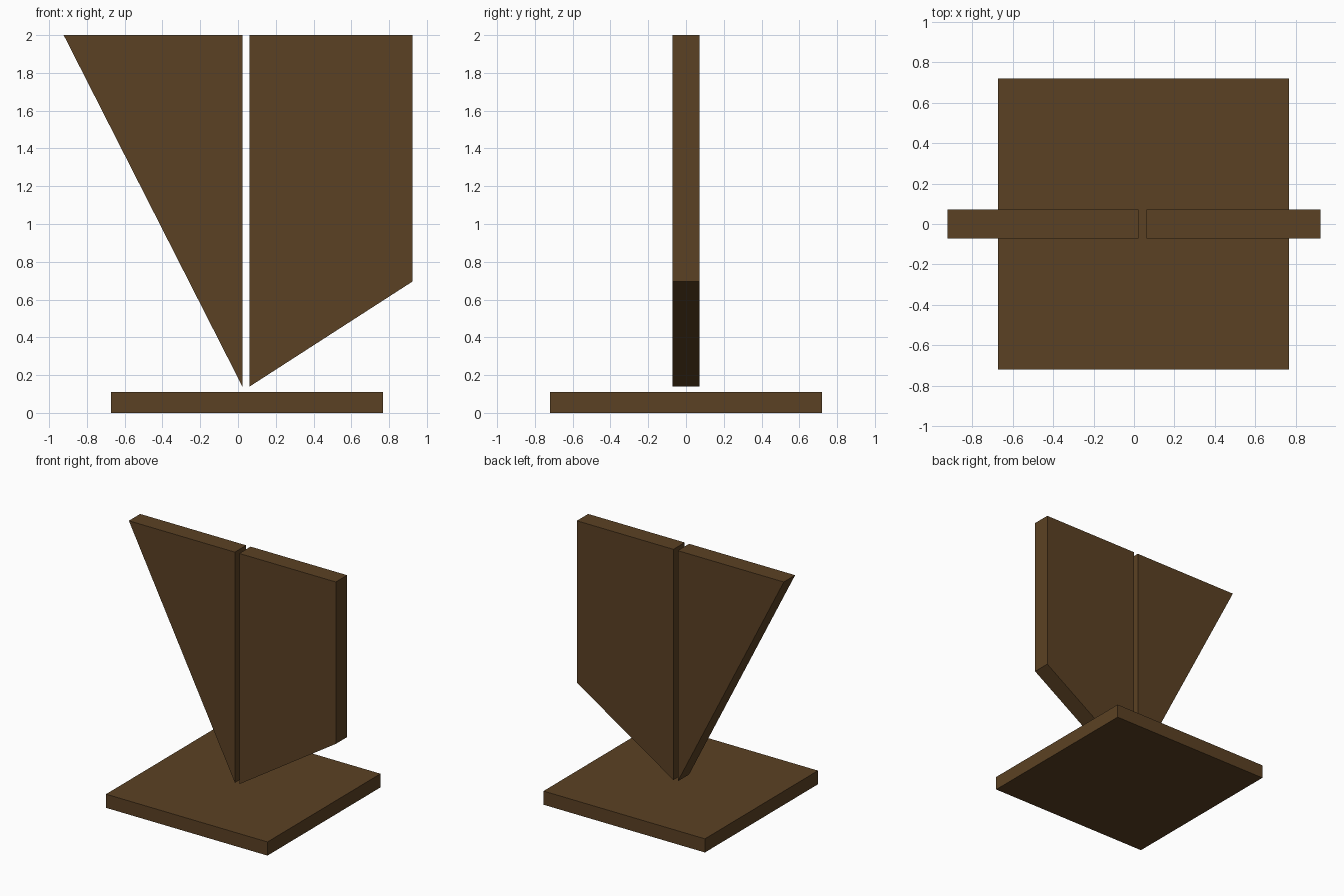
import bpy

if "Cube" in bpy.data.objects:
    bpy.data.objects.remove(bpy.data.objects["Cube"])

wood = bpy.data.materials.new("dark_brown_wood")
wood.diffuse_color = (0.105, 0.053, 0.017, 1)
wood.use_nodes = True
wood.node_tree.nodes["Principled BSDF"].inputs["Base Color"].default_value = wood.diffuse_color


def slab(name, outline, half_depth):
    """Extrude an x-z outline (counter-clockwise from the front) along y."""
    n = len(outline)
    verts = [(x, y, z) for y in (-half_depth, half_depth) for x, z in outline]
    faces = [tuple(range(n)), tuple(reversed(range(n, 2 * n)))]
    for i in range(n):
        j = (i + 1) % n
        faces.append((j, i, i + n, j + n))
    mesh = bpy.data.meshes.new(name)
    mesh.from_pydata(verts, [], faces)
    mesh.materials.append(wood)
    obj = bpy.data.objects.new(name, mesh)
    bpy.context.collection.objects.link(obj)
    return obj


# Square base plate
slab("base_plate", [(-0.673, 0), (0.767, 0), (0.767, 0.11), (-0.673, 0.11)], 0.72)
# Upright triangular panel on the left
slab("triangular_panel", [(0.023, 0.14), (0.023, 2), (-0.923, 2)], 0.072)
# Upright panel on the right with a slanted lower edge
slab("slanted_panel", [(0.062, 0.14), (0.923, 0.695), (0.923, 2), (0.062, 2)], 0.072)
